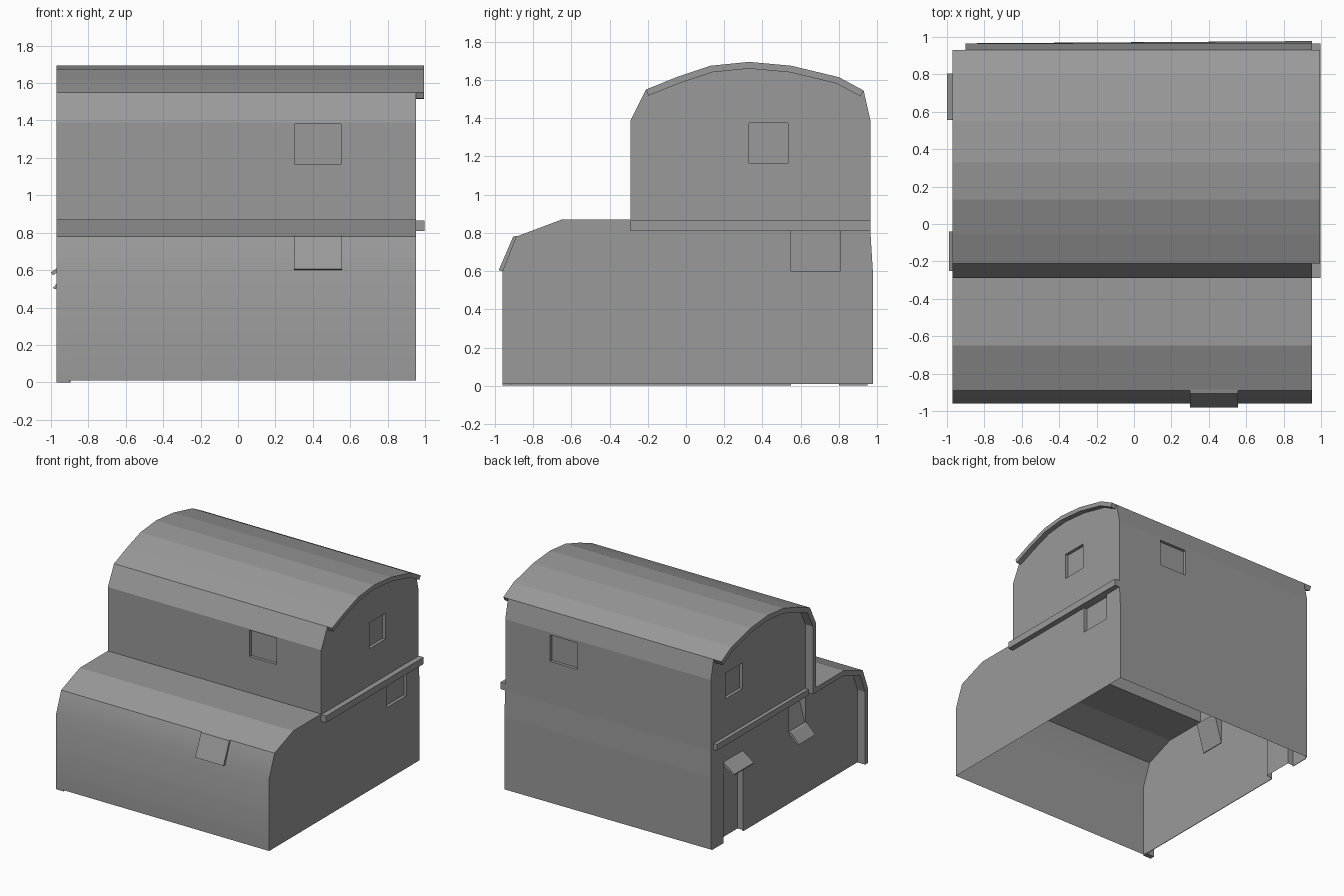
import bpy, bmesh
from mathutils import Vector

if "Cube" in bpy.data.objects:
    bpy.data.objects.remove(bpy.data.objects["Cube"])

grey = bpy.data.materials.new("dark_grey")
grey.diffuse_color = (.32, .32, .32, 1)
grey.use_nodes = True
grey.node_tree.nodes["Principled BSDF"].inputs["Base Color"].default_value = grey.diffuse_color


def prism(name, pts, a, b, axis='x', skip_start=False):
    """Extrude a profile: (y, z) points along x, or (x, z) points along y."""
    bm = bmesh.new()
    place = (lambda p, t: (t, p[0], p[1])) if axis == 'x' else (lambda p, t: (p[0], t, p[1]))
    r0 = [bm.verts.new(place(p, a)) for p in pts]
    r1 = [bm.verts.new(place(p, b)) for p in pts]
    n = len(pts)
    for i in range(n):
        j = (i + 1) % n
        bm.faces.new((r0[i], r0[j], r1[j], r1[i]))
    cap = bm.faces.new(r0)
    bm.faces.new(r1[::-1])
    bmesh.ops.recalc_face_normals(bm, faces=bm.faces)
    if skip_start:
        bmesh.ops.delete(bm, geom=[cap], context='FACES_ONLY')
    me = bpy.data.meshes.new(name)
    bm.to_mesh(me)
    bm.free()
    me.materials.append(grey)
    ob = bpy.data.objects.new(name, me)
    bpy.context.collection.objects.link(ob)
    return ob


def box(name, x0, x1, y0, y1, z0, z1):
    return prism(name, [(y0, z0), (y1, z0), (y1, z1), (y0, z1)], x0, x1)


def band(pts, t):
    """Closed strip of thickness t on the inner side of an open profile."""
    P = [Vector(p) for p in pts]
    N = []
    for p, q in zip(P, P[1:]):
        d = (q - p).normalized()
        N.append(Vector((d.y, -d.x)))
    N = [N[0]] + N + [N[-1]]
    inner = [p + t * (m + n) / (1 + m.dot(n)) for p, m, n in zip(P, N, N[1:])]
    return [tuple(p) for p in P + inner[::-1]]


def smooth_lower_front(me):
    """Smooth shading across the bend of the lower front wall only."""
    for f in me.polygons:
        f.use_smooth = f.center.y < -.9 and f.normal.y < -.8


# Side profile (y, z): stepped front, barrel roof, back wall
front = [(-.96, .6), (-.89, .78), (-.65, .87), (-.29, .87), (-.29, 1.39)]
roof = [(-.21, 1.55), (-.05, 1.615), (.13, 1.675), (.33, 1.695),
        (.55, 1.675), (.8, 1.615), (.93, 1.545)]
back = [(.965, 1.39), (.965, .81), (.972, .6), (.972, .01)]

house = prism("house_shell", [(-.96, .01)] + front + roof + back, -.9, .953)

# Window and door recesses
D = .025
cutters = [
    box("cut_front_window", .305, .55, -.4, -.29 + D, 1.165, 1.38),
    box("cut_back_window", .30, .55, .965 - D, 1.1, 1.155, 1.37),
    box("cut_right_window_upper", .953 - D, 1.1, .33, .535, 1.165, 1.375),
    box("cut_right_window_lower", .953 - D, 1.1, .55, .81, .6, .81),
    box("cut_left_window", -1.1, -.9 + D, .56, .78, 1.165, 1.375),
    box("cut_door", -1.1, -.85, .55, .8, -.1, .645),
    prism("cut_tilted_window", [(-1, .81), (-.83, .81), (-.895, .58), (-1, .58)],
          -.25, -.04, 'y'),
]
for c in cutters:
    m = house.modifiers.new(c.name, 'BOOLEAN')
    m.operation, m.solver, m.object = 'DIFFERENCE', 'EXACT', c
dg = bpy.context.evaluated_depsgraph_get()
mesh = bpy.data.meshes.new_from_object(house.evaluated_get(dg))
house.modifiers.clear()
house.data = mesh
for c in cutters:
    bpy.data.objects.remove(c)

# Open underside, slight flare at the lower back right corner
bm = bmesh.new()
bm.from_mesh(mesh)
bottom = [f for f in bm.faces if all(v.co.z < .015 for v in f.verts)]
bmesh.ops.delete(bm, geom=bottom, context='FACES')
for v in bm.verts:
    if v.co.y > .97:
        v.co.y = .978 if v.co.x > .9 else .966
bm.to_mesh(mesh)
bm.free()
smooth_lower_front(mesh)

# Overhangs: full profile on the left, roof only on the right
left = prism("left_overhang", band([(-.96, 0)] + front + roof, .04), -.9, -.97, skip_start=True)
smooth_lower_front(left.data)
prism("right_roof_overhang", band(roof, .035), .953, .995, skip_start=True)

# Foot of the left wall, either side of the door
for i, (y0, y1) in enumerate([(-.92, .55), (.8, .95)]):
    box(f"left_wall_foot_{i}", -.9, -.895, y0, y1, 0, .012)

# Ledges between the storeys
box("right_ledge", .953, .997, -.29, .965, .81, .865)
box("left_ledge", -.93, -.9, -.25, .93, .81, .86)

# Tilted panel on the front slope
prism("front_panel", [(-.885, .785), (-.905, .78), (-.98, .605), (-.955, .598)], .30, .555)

# Door canopy and window sill on the left wall
prism("door_canopy", [(-.9, .66), (-1, .588), (-.99, .572), (-.9, .635)], .555, .805, 'y')
prism("window_sill", [(-.9, .585), (-.92, .58), (-.99, .505), (-.978, .497), (-.9, .565)],
      -.25, -.04, 'y')
